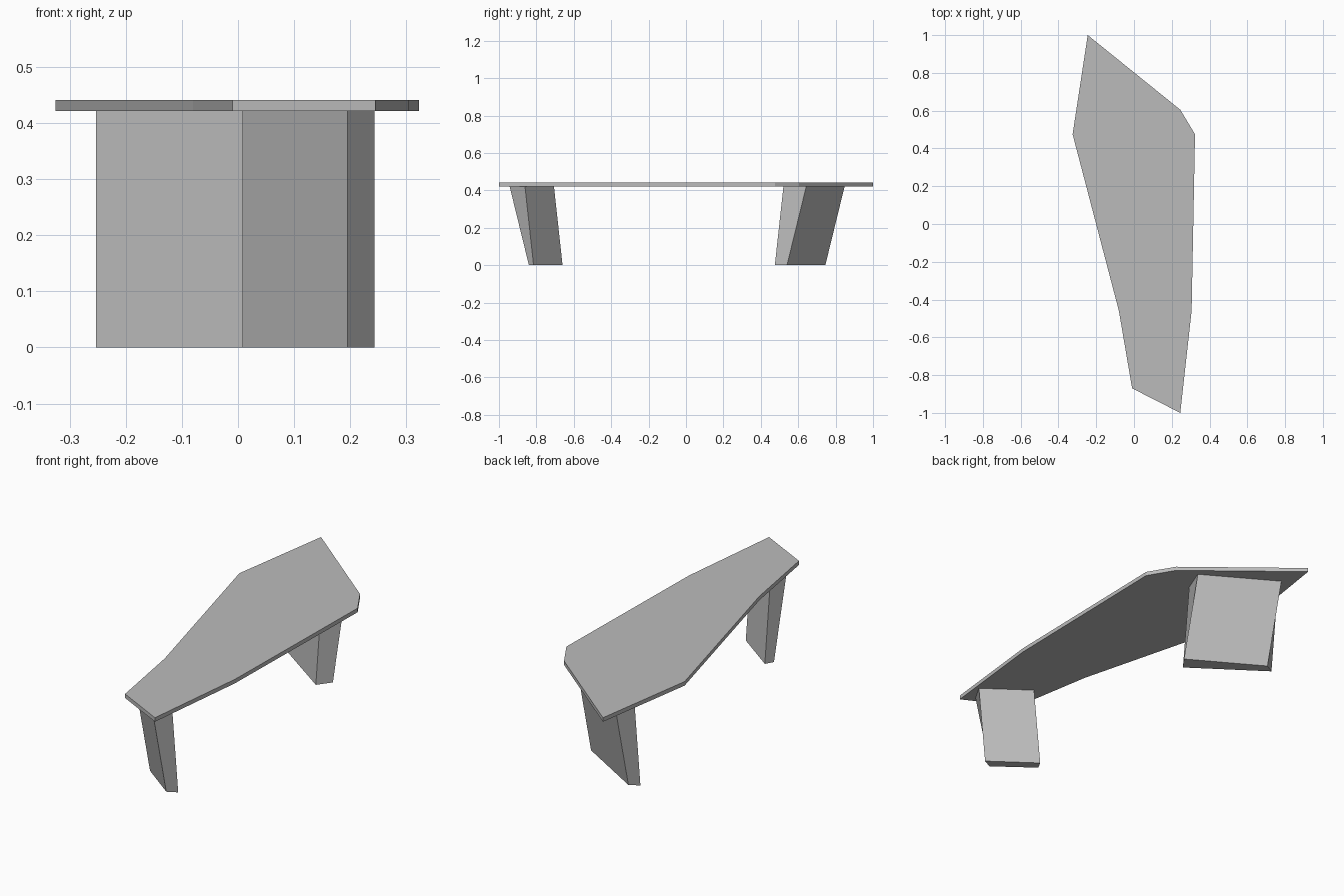
import bpy
import bmesh

cube = bpy.data.objects.get("Cube")
if cube:
    bpy.data.objects.remove(cube, do_unlink=True)

TOP, THICK = 0.441, 0.02
UNDER = TOP - THICK

grey = bpy.data.materials.new("mid_grey")
grey.use_nodes = True
colour = (0.5, 0.5, 0.5, 1)
grey.diffuse_color = colour
grey.node_tree.nodes["Principled BSDF"].inputs["Base Color"].default_value = colour


def loft(name, low, high, z0, z1):
    """Solid between two matching outlines at heights z0 and z1."""
    bm = bmesh.new()
    a = [bm.verts.new((x, y, z0)) for x, y in low]
    b = [bm.verts.new((x, y, z1)) for x, y in high]
    bm.faces.new(a)
    bm.faces.new(b)
    for i in range(len(a)):
        j = (i + 1) % len(a)
        bm.faces.new((a[i], a[j], b[j], b[i]))
    bmesh.ops.recalc_face_normals(bm, faces=bm.faces)
    mesh = bpy.data.meshes.new(name)
    bm.to_mesh(mesh)
    bm.free()
    mesh.materials.append(grey)
    obj = bpy.data.objects.new(name, mesh)
    bpy.context.collection.objects.link(obj)
    return obj


def leg(name, outer, inner, direction):
    """Slab leg leaning outwards; the outer face leans more than the inner."""
    lean = [(x, y + direction * 0.103) for x, y in outer]
    lean += [(x, y + direction * 0.046) for x, y in inner]
    return loft(name, outer + inner, lean, 0, UNDER)


# Faceted table top
outline = [(-0.245, 1), (-0.325, 0.475), (-0.08, -0.46), (-0.01, -0.87),
           (0.245, -1), (0.305, -0.46), (0.323, 0.475), (0.245, 0.605)]
loft("table_top", outline, outline, UNDER, TOP)

# Slab legs
leg("front_leg", [(0.008, -0.70), (0.195, -0.84)],
    [(0.243, -0.815), (0.03, -0.66)], -1)
leg("back_leg", [(0.142, 0.54), (-0.206, 0.745)],
    [(-0.253, 0.718), (0.094, 0.475)], 1)
